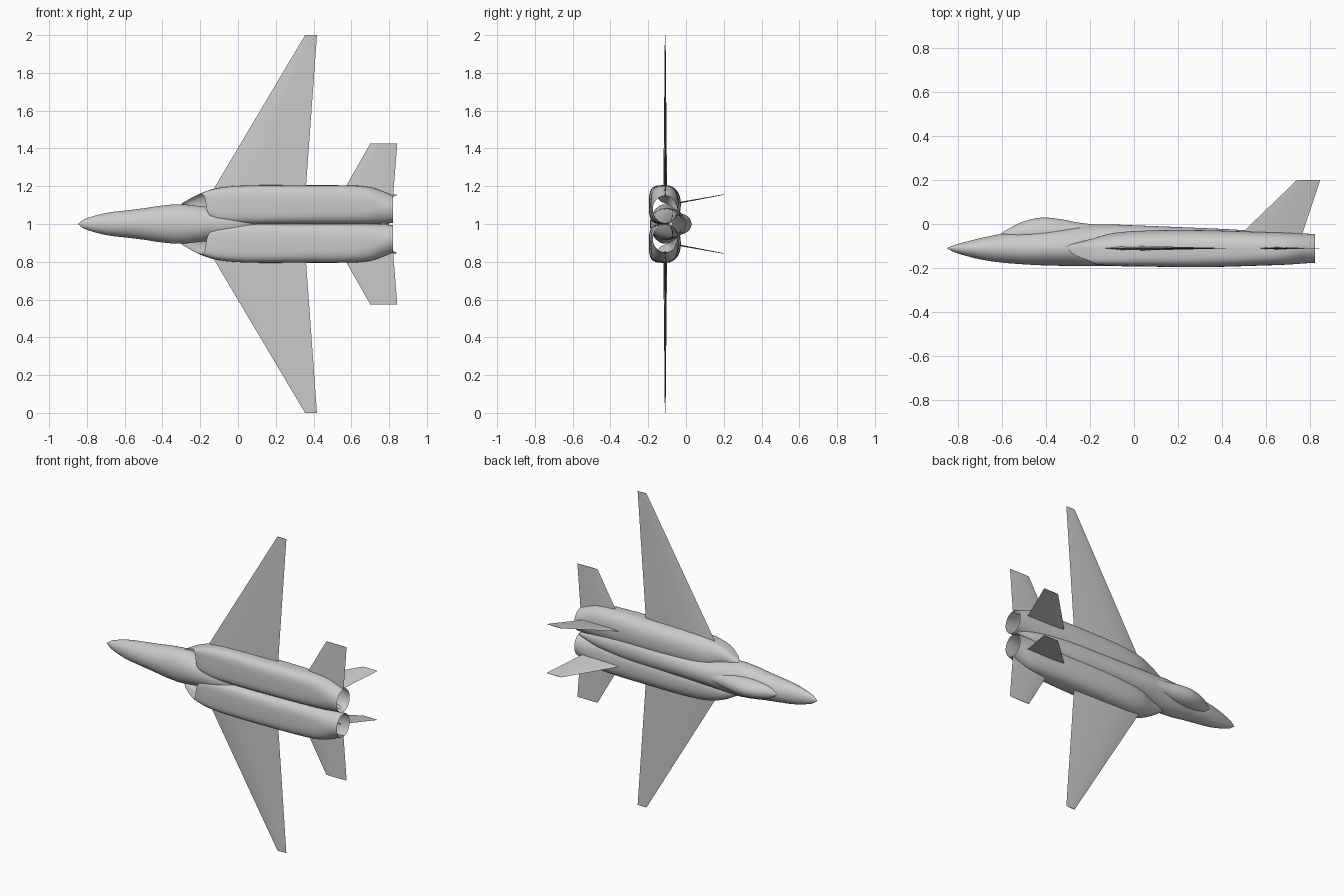
import bpy, bmesh, math
from mathutils import Vector

cube = bpy.data.objects.get("Cube")
if cube:
    bpy.data.objects.remove(cube)

grey = bpy.data.materials.new("airframe grey")
grey.use_nodes = True
grey.diffuse_color = (0.6, 0.6, 0.6, 1)
grey.node_tree.nodes["Principled BSDF"].inputs["Base Color"].default_value = (0.6, 0.6, 0.6, 1)

MID_Y = -0.11          # height of the wing plane; the model's back faces +y


def sample(table, x):
    """Smoothly interpolate rows (x, a, b, ...) of a station table."""
    x = min(max(x, table[0][0]), table[-1][0])
    i = next(k for k in range(len(table) - 1) if x <= table[k + 1][0])
    p0, p1 = table[i], table[i + 1]
    before, after = table[max(i - 1, 0)], table[min(i + 2, len(table) - 1)]
    h = p1[0] - p0[0]
    t = (x - p0[0]) / h
    out = []
    for k in range(1, len(p0)):
        m0 = (p1[k] - before[k]) / (p1[0] - before[0]) * h
        m1 = (after[k] - p0[k]) / (after[0] - p0[0]) * h
        out.append((2*t**3 - 3*t**2 + 1) * p0[k] + (t**3 - 2*t**2 + t) * m0
                   + (3*t**2 - 2*t**3) * p1[k] + (t**3 - t**2) * m1)
    return out


def bend(v, n):
    return math.copysign(abs(v) ** (2 / n), v)


def loft(name, rings, caps=True, mirror=False, angle=40):
    """Skin rings of points; z is measured from the centre plane."""
    bm = bmesh.new()
    loops = [[bm.verts.new(p) for p in ring] for ring in rings]
    n = len(loops[0])
    for a, b in zip(loops, loops[1:]):
        for j in range(n):
            bm.faces.new((a[j], a[(j + 1) % n], b[(j + 1) % n], b[j]))
    if caps:
        bm.faces.new(loops[0])
        bm.faces.new(loops[-1])
    bmesh.ops.remove_doubles(bm, verts=bm.verts, dist=0.0002)
    bmesh.ops.recalc_face_normals(bm, faces=bm.faces)
    mesh = bpy.data.meshes.new(name)
    bm.to_mesh(mesh)
    bm.free()
    mesh.materials.append(grey)
    obj = bpy.data.objects.new(name, mesh)
    bpy.context.collection.objects.link(obj)
    obj.location.z = 1
    bpy.ops.object.select_all(action='DESELECT')
    obj.select_set(True)
    bpy.context.view_layer.objects.active = obj
    bpy.ops.object.shade_smooth_by_angle(angle=math.radians(angle))
    if mirror:
        mod = obj.modifiers.new("mirror", 'MIRROR')
        mod.use_axis = (False, False, True)
    return obj


def hull(name, table, steps, sides=40):
    """Body of oval sections; rows are x, half width, widest y, top y, bottom y."""
    x0, x1 = table[0][0], table[-1][0]
    rings = []
    for i in range(steps + 1):
        x = x0 + (x1 - x0) * (i / steps) ** 1.5
        w, mid, top, low = sample(table, x)
        ring = []
        for j in range(sides):
            a = 2 * math.pi * j / sides
            s = math.sin(a)
            ring.append((x, mid + s * (top - mid if s > 0 else mid - low), w * math.cos(a)))
        rings.append(ring)
    return loft(name, rings)


# Nose, cockpit section and spine
hull("fuselage", [
    (-0.845, 0.003, -0.11, -0.107, -0.113), (-0.81, 0.027, -0.11, -0.094, -0.13),
    (-0.7, 0.058, -0.11, -0.065, -0.16), (-0.6, 0.071, -0.11, -0.045, -0.175),
    (-0.5, 0.083, -0.11, -0.035, -0.183), (-0.4, 0.098, -0.11, -0.025, -0.188),
    (-0.3, 0.104, -0.11, -0.014, -0.19), (-0.15, 0.09, -0.105, -0.002, -0.191),
    (0.0, 0.085, -0.1, -0.006, -0.18), (0.2, 0.08, -0.085, -0.014, -0.12),
    (0.45, 0.07, -0.07, -0.025, -0.085), (0.68, 0.04, -0.07, -0.042, -0.08),
    (0.8, 0.01, -0.08, -0.07, -0.09)], 70)

# Canopy fairing into the spine
hull("canopy", [
    (-0.61, 0.003, -0.05, -0.047, -0.053), (-0.57, 0.03, -0.048, -0.022, -0.07),
    (-0.5, 0.048, -0.045, 0.012, -0.07), (-0.42, 0.056, -0.04, 0.029, -0.07),
    (-0.34, 0.054, -0.04, 0.023, -0.07), (-0.25, 0.045, -0.04, 0.006, -0.07),
    (-0.12, 0.03, -0.04, -0.008, -0.07)], 36, 32)

# Hollow engine nacelles: raked square intake to round nozzle
# rows are x, inner z, outer z, top y, bottom y, top power, bottom power
NACELLE = [
    (-0.3, 0.07, 0.108, -0.095, -0.16, 2, 5), (-0.2, 0.055, 0.162, -0.07, -0.18, 2, 5),
    (-0.1, 0.01, 0.192, -0.042, -0.19, 2.1, 4.5), (0.05, 0.0, 0.204, -0.03, -0.193, 2.2, 4),
    (0.3, 0.0, 0.205, -0.028, -0.196, 2.3, 3.6), (0.6, 0.0, 0.204, -0.037, -0.188, 2.3, 3),
    (0.7, 0.0, 0.195, -0.04, -0.184, 2.2, 2.5), (0.77, 0.002, 0.172, -0.043, -0.179, 2, 2),
    (0.82, 0.006, 0.15, -0.046, -0.176, 2, 2)]


def nacelle_ring(t, sides=48):
    ring = []
    for j in range(sides):
        a = 2 * math.pi * j / sides
        c, s = math.cos(a), math.sin(a)
        drop = min(1, max(0, -s) * 1.5)
        front = -0.3 + drop * (0.1 + 0.06 * (0.5 - 0.5 * c))
        x = front + (0.82 - front) * t
        inner, outer, top, low, pt, pb = sample(NACELLE, x)
        n = pt if s > 0 else pb
        reach = top - MID_Y if s > 0 else MID_Y - low
        ring.append((x, MID_Y + reach * bend(s, n),
                     (inner + outer) / 2 + (outer - inner) / 2 * bend(c, n)))
    return ring


loft("engine_nacelles", [nacelle_ring(i / 48) for i in range(49)], caps=False, mirror=True)


def fin(name, root, root_chord, tip, tip_chord, root_thick, tip_thick):
    """Thin tapered aerofoil between two leading edge points, mirrored."""
    root, tip = Vector(root), Vector(tip)
    normal = (tip - root).cross(Vector((1, 0, 0))).normalized()
    outline = [(0, 0), (0.12, 0.7), (0.35, 1), (0.7, 0.6), (1, 0),
               (0.7, -0.6), (0.35, -1), (0.12, -0.7)]
    rings = []
    for p, chord, thick in ((root, root_chord, root_thick), (tip, tip_chord, tip_thick)):
        rings.append([p + Vector((u * chord, 0, 0)) + normal * v * thick for u, v in outline])
    return loft(name, rings, mirror=True)


fin("wings", (-0.138, MID_Y, 0.17), 0.496, (0.355, MID_Y, 1.0), 0.063, 0.01, 0.002)
fin("tailplanes", (0.54, MID_Y, 0.145), 0.281, (0.7, MID_Y, 0.425), 0.143, 0.006, 0.002)
fin("tail_fins", (0.475, -0.055, 0.109), 0.285, (0.74, 0.2, 0.156), 0.105, 0.004, 0.0015)
